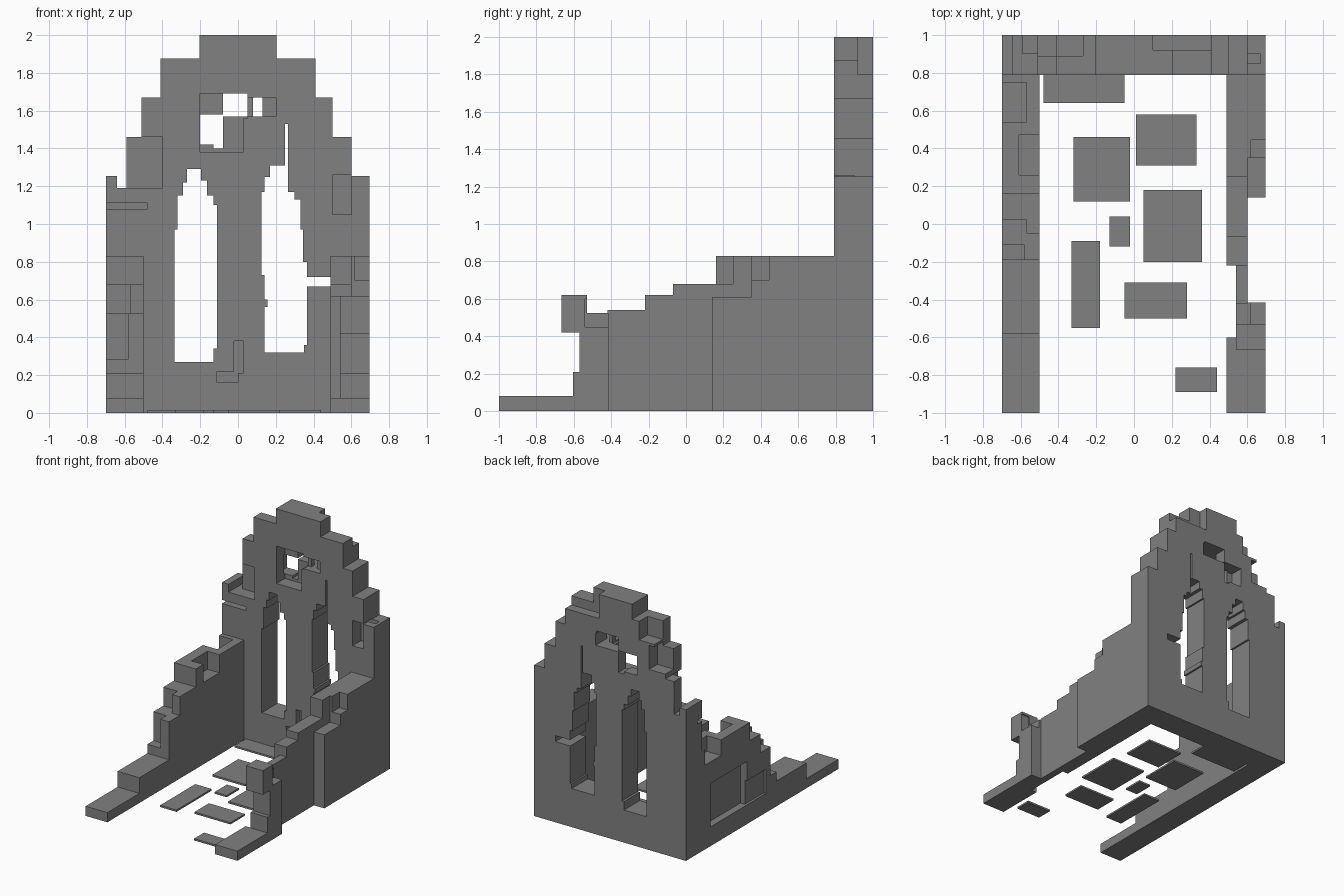
import bpy
import bmesh
from mathutils import Vector

if "Cube" in bpy.data.objects:
    bpy.data.objects.remove(bpy.data.objects["Cube"], do_unlink=True)

# Single weathered stone colour
stone = bpy.data.materials.new("grey_stone")
stone.use_nodes = True
stone.diffuse_color = (.22, .22, .22, 1)
stone.node_tree.nodes["Principled BSDF"].inputs["Base Color"].default_value = stone.diffuse_color


def add_prism(name, outline, axis, start, end):
    """Extrude a flat outline along the x or y axis from start to end."""
    mesh = bpy.data.meshes.new(name)
    bm = bmesh.new()
    if axis == "y":
        points = [Vector((across, start, height)) for across, height in outline]
        direction = Vector((0, end - start, 0))
    else:
        points = [Vector((start, across, height)) for across, height in outline]
        direction = Vector((end - start, 0, 0))
    face = bm.faces.new([bm.verts.new(point) for point in points])
    extruded = bmesh.ops.extrude_face_region(bm, geom=[face])
    moved = [item for item in extruded["geom"] if isinstance(item, bmesh.types.BMVert)]
    bmesh.ops.translate(bm, verts=moved, vec=direction)
    bmesh.ops.recalc_face_normals(bm, faces=bm.faces)
    bm.to_mesh(mesh)
    bm.free()
    mesh.materials.append(stone)
    part = bpy.data.objects.new(name, mesh)
    bpy.context.collection.objects.link(part)
    return part


def add_box(name, x_range, y_range, z_range):
    (left, right), (low, high) = x_range, z_range
    outline = [(left, low), (right, low), (right, high), (left, high)]
    return add_prism(name, outline, "y", *y_range)


def combine(part, tool, operation="DIFFERENCE"):
    """Carve a tool out of a part, or join it on, then drop the tool."""
    modifier = part.modifiers.new("carve", "BOOLEAN")
    modifier.operation = operation
    modifier.solver = "EXACT"
    modifier.object = tool
    bpy.context.view_layer.objects.active = part
    bpy.ops.object.modifier_apply(modifier=modifier.name)
    bpy.data.objects.remove(tool, do_unlink=True)


def carve_boxes(part, boxes):
    for x_range, y_range, z_range in boxes:
        combine(part, add_box("cutter", x_range, y_range, z_range))


def stepped(steps, base_end):
    """Outline of a stair profile: each step gives its start and its top."""
    outline = [(steps[0][0], 0)]
    for index, (start, top) in enumerate(steps):
        end = steps[index + 1][0] if index + 1 < len(steps) else base_end
        outline += [(start, top), (end, top)]
    return outline + [(base_end, 0)]


# Gable wall with crumbling stepped top
FRONT, BACK = .79, 1
gable_steps = [(-.7, 1.255), (-.64, 1.19), (-.59, 1.46), (-.51, 1.67), (-.41, 1.875),
               (-.205, 2), (.205, 1.875), (.41, 1.67), (.5, 1.46), (.6, 1.255)]
back_wall = add_prism("back_wall", stepped(gable_steps, .695), "y", FRONT, BACK)

# Two tall ragged window openings
right_window = [(-.335, .27), (-.335, .97), (-.32, .97), (-.32, 1.15), (-.29, 1.15),
                (-.29, 1.22), (-.27, 1.22), (-.27, 1.29), (-.195, 1.29), (-.195, 1.23),
                (-.165, 1.23), (-.165, 1.15), (-.13, 1.15), (-.13, 1.1), (-.11, 1.1),
                (-.11, .34), (-.13, .34), (-.13, .27)]
left_window = [(.14, .32), (.14, .56), (.155, .56), (.155, .6), (.14, .6), (.14, .73),
               (.125, .73), (.125, 1.17), (.14, 1.17), (.14, 1.25), (.17, 1.25), (.17, 1.31),
               (.25, 1.31), (.25, 1.53), (.265, 1.53), (.265, 1.17), (.3, 1.17), (.3, 1.13),
               (.33, 1.13), (.33, .97), (.345, .97), (.345, .8), (.365, .8), (.365, .36),
               (.35, .36), (.35, .32)]
for outline in (right_window, left_window):
    combine(back_wall, add_prism("cutter", outline, "y", FRONT - .1, BACK + .1))

# Through holes, front recesses, then rear and top chips
through, front_face, rear_face = (.7, 1.1), (.7, .9), (.89, 1.1)
carve_boxes(back_wall, [
    ((-.08, .05), through, (1.57, 1.69)),
    ((.08, .13), through, (1.57, 1.67)),
    ((-.13, -.08), through, (1.4, 1.55)),
    ((.35, .5), through, (.67, .72)),
    ((-.2, .03), front_face, (1.38, 1.57)),
    ((-.2, .05), front_face, (1.56, 1.69)),
    ((.03, .2), (.7, .85), (1.57, 1.67)),
    ((-.6, -.4), front_face, (1.19, 1.46)),
    ((-.71, -.48), (.7, .85), (1.08, 1.11)),
    ((.5, .6), front_face, (1.05, 1.26)),
    ((.6, .67), (.85, .9), (1.05, 1.3)),
    ((-.11, .0), (.7, .84), (.16, .22)),
    ((-.02, .03), (.7, .84), (.21, .38)),
    ((-.25, -.08), rear_face, (1.42, 1.58)),
    ((-.05, .12), rear_face, (1.57, 1.69)),
    ((.1, .42), (.92, 1.1), (1.8, 2.1)),
    ((-.42, -.27), rear_face, (1.72, 1.9)),
    ((-.52, -.36), rear_face, (1.5, 1.7)),
])

# Right side wall: stair profile with chipped edges
right_steps = [(-1, .08), (-.58, .21), (-.19, .525), (-.05, .68), (.16, .83)]
right_wall = add_prism("right_wall", stepped(right_steps, .8), "x", -.7, -.5)
carve_boxes(right_wall, [
    ((-.71, -.57), (-.3, .02), (.525, .9)),
    ((-.71, -.58), (-.3, -.11), (.285, .9)),
    ((-.61, -.4), (.26, .47), (.68, .9)),
    ((-.71, -.57), (.54, .75), (.7, .9)),
    ((-.8, -.64), (.2, .68), (.16, .52)),
    ((-.8, -.68), (-.05, .2), (.16, .36)),
])

# Left side wall: thick rear half, thin broken middle
left_wall = add_prism("left_wall", stepped([(.14, .68), (.25, .83)], .8), "x", .49, .695)
carve_boxes(left_wall, [
    ((.6, .8), (.1, .35), (.61, .9)),
    ((.62, .8), (.3, .445), (.7, .9)),
])
middle = add_prism("cutter", stepped([(-.22, .62), (-.07, .68)], .15), "x", .49, .6)
combine(left_wall, middle, "UNION")

# Broken pier with an overhanging block at the front of the left wall
add_box("left_wall_web", (.54, .6), (-.42, -.21), (0, .54))
pier_profile = [(-.605, 0), (-.605, .21), (-.57, .21), (-.57, .42), (-.665, .42),
                (-.665, .62), (-.53, .62), (-.53, .525), (-.415, .525), (-.415, 0)]
pier = add_prism("left_wall_pier", pier_profile, "x", .54, .695)
carve_boxes(pier, [((.62, .8), (-.54, -.4), (.45, .6))])
add_box("left_wall_footing", (.49, .695), (-1, -.6), (0, .08))

# Scattered floor slabs
slabs = [((-.48, -.05), (.64, .8)), ((.01, .33), (.31, .58)), ((-.32, -.02), (.12, .46)),
         ((.05, .36), (-.2, .18)), ((-.13, -.02), (-.12, .04)), ((-.33, -.18), (-.55, -.09)),
         ((-.05, .28), (-.5, -.31)), ((.22, .44), (-.89, -.76))]
for x_range, y_range in slabs:
    add_box("floor_slab", x_range, y_range, (0, .015))
